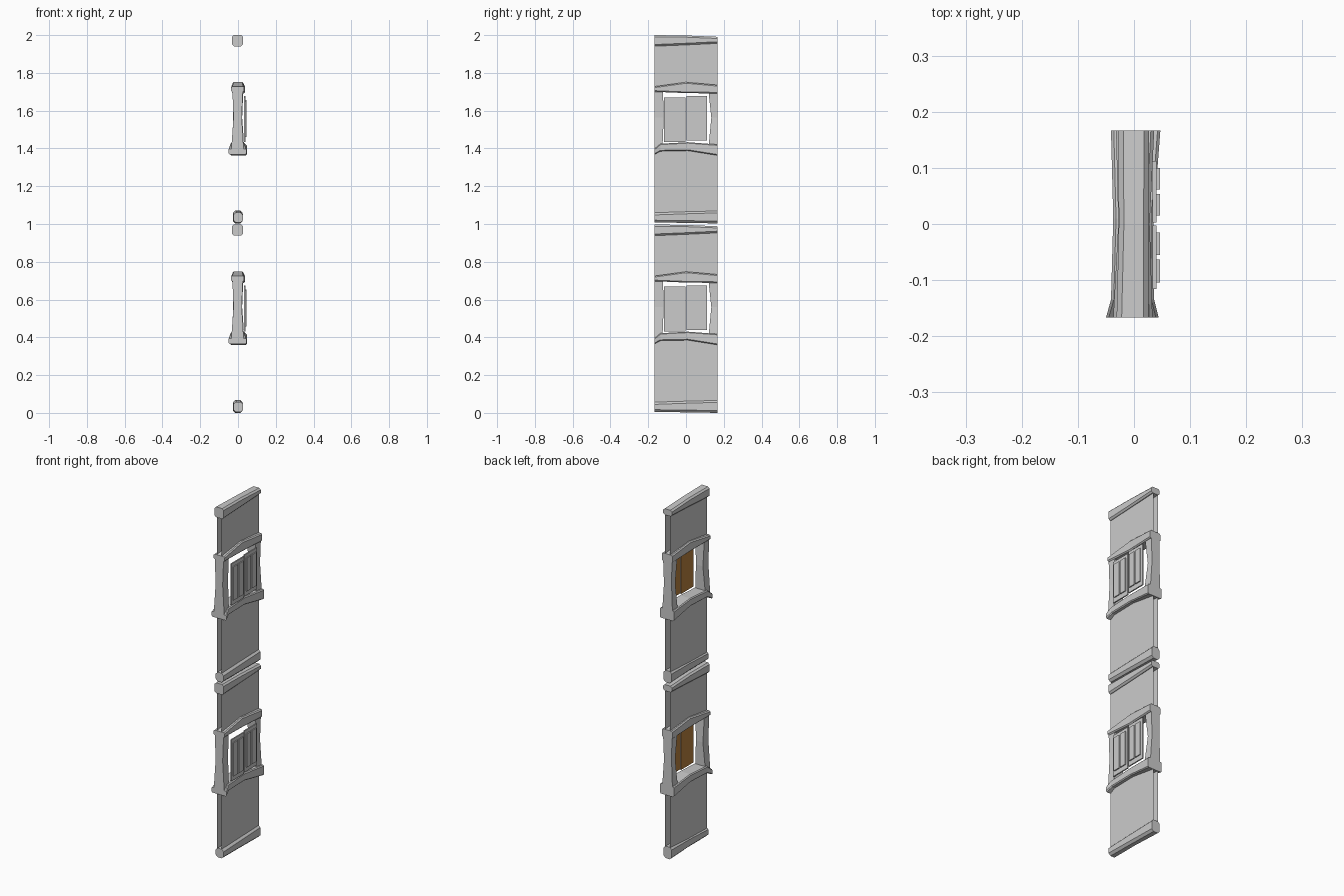
import bpy, bmesh

if "Cube" in bpy.data.objects:
    bpy.data.objects.remove(bpy.data.objects["Cube"])

def material(name, rgb):
    m = bpy.data.materials.new(name)
    m.diffuse_color = (*rgb, 1)
    m.use_nodes = True
    m.node_tree.nodes["Principled BSDF"].inputs["Base Color"].default_value = m.diffuse_color
    return m

GREY = material("plaster grey", (0.6, 0.6, 0.6))
BROWN = material("brown wood", (0.48, 0.22, 0.05))
STOREY = 1.003
W = 0.167

def finish(bm, name, mats=(GREY,)):
    me = bpy.data.meshes.new(name)
    bmesh.ops.recalc_face_normals(bm, faces=bm.faces)
    for f in bm.faces:  # wood shows on the faces turned inside (-x)
        f.material_index = 1 if len(mats) > 1 and f.normal.x < -0.7 else 0
    bm.to_mesh(me)
    bm.free()
    for m in mats:
        me.materials.append(m)
    ob = bpy.data.objects.new(name, me)
    bpy.context.collection.objects.link(ob)
    return ob

def loft(name, rings):
    """Skin a list of equal-length point rings and cap the ends."""
    bm = bmesh.new()
    vs = [[bm.verts.new(p) for p in r] for r in rings]
    n = len(vs[0])
    for a, b in zip(vs, vs[1:]):
        for i in range(n):
            j = (i + 1) % n
            bm.faces.new((a[i], a[j], b[j], b[i]))
    bm.faces.new(vs[0])
    bm.faces.new(vs[-1])
    return finish(bm, name)

def beam_ring(y, x0, x1, z0, z1, c):
    """Rectangle in xz with its outer corners cut by c."""
    return [(x0 + c, y, z0), (x1 - c, y, z0), (x1, y, z0 + c), (x1, y, z1 - c),
            (x1 - c, y, z1), (x0 + c, y, z1), (x0, y, z1 - c), (x0, y, z0 + c)]

def beam(name, z, stations, c):
    loft(name, [beam_ring(y, x0, x1, z + a, z + b, c) for y, x0, x1, a, b in stations])

def jamb(name, z, stations):
    loft(name, [[(x0, y0, z + h), (x1, y0, z + h), (x1, y1, z + h), (x0, y1, z + h)]
                for h, x0, x1, y0, y1 in stations])

def boxes(name, items, mats=(GREY,)):
    bm = bmesh.new()
    for x0, x1, y0, y1, z0, z1 in items:
        r = bmesh.ops.create_cube(bm, size=1)
        for v in r["verts"]:
            v.co = ((x0 + x1) / 2 + v.co.x * (x1 - x0),
                    (y0 + y1) / 2 + v.co.y * (y1 - y0),
                    (z0 + z1) / 2 + v.co.z * (z1 - z0))
    return finish(bm, name, mats)

for s, label in enumerate(("lower", "upper")):
    z = s * STOREY
    # wall skins, open at the tile edges, with a gap for the window
    for x, side in ((-0.017, "inner"), (0.014, "outer")):
        bm = bmesh.new()
        for y0, y1, a, b in ((-W, W, 0.03, 0.40), (-W, W, 0.71, 0.97),
                             (-W, -0.14, 0.40, 0.71), (0.15, W, 0.40, 0.71)):
            bm.faces.new([bm.verts.new((x, y, z + h)) for y, h in
                          ((y0, a), (y1, a), (y1, b), (y0, b))])
        finish(bm, f"{label}_{side}_wall")
    # floor and ceiling beams
    beam(f"{label}_bottom_beam", z, [(-W, -0.024, 0.026, 0.005, 0.057),
                                     (0, -0.022, 0.025, 0.003, 0.063),
                                     (W, -0.027, 0.024, 0.0, 0.068)], 0.012)
    beam(f"{label}_top_beam", z, [(-W, -0.031, 0.026, 0.938, 0.997),
                                  (0, -0.027, 0.026, 0.945, 0.995),
                                  (W, -0.028, 0.027, 0.953, 0.988)], 0.009)
    # window sill, flaring at both ends
    beam(f"{label}_sill", z, [(-W, -0.050, 0.044, 0.365, 0.395),
                              (-0.135, -0.041, 0.036, 0.382, 0.422),
                              (0.01, -0.037, 0.035, 0.385, 0.43),
                              (W, -0.041, 0.047, 0.36, 0.418)], 0.005)
    # lintel
    beam(f"{label}_lintel", z, [(-W, -0.037, 0.033, 0.697, 0.725),
                                (0, -0.028, 0.028, 0.69, 0.748),
                                (W, -0.032, 0.036, 0.688, 0.733)], 0.006)
    # side jambs
    jamb(f"{label}_front_jamb", z, [(0.39, -0.036, 0.030, -W, -0.125),
                                    (0.56, -0.024, 0.020, -W, -0.118),
                                    (0.71, -0.030, 0.026, -W, -0.122)])
    jamb(f"{label}_back_jamb", z, [(0.39, -0.032, 0.034, 0.118, W),
                                   (0.56, -0.026, 0.022, 0.134, W),
                                   (0.71, -0.028, 0.028, 0.118, W)])
    # two shutters: a backing board with raised planks and cross rails
    for name, y0, y1, dz in (("front", -0.116, -0.003, 0), ("back", 0.003, 0.112, 0.006)):
        a, b = z + 0.432 + dz, z + 0.668 + dz
        boxes(f"{label}_{name}_shutter", [(0.033, 0.040, y0, y1, a, b)], (GREY, BROWN))
        mid = (y0 + y1) / 2
        boxes(f"{label}_{name}_shutter_planks",
              [(0.040, 0.046, p, q, a + 0.025, b - 0.02) for p, q in
               ((y0 + 0.012, mid - 0.004), (mid + 0.004, y1 - 0.012))])
